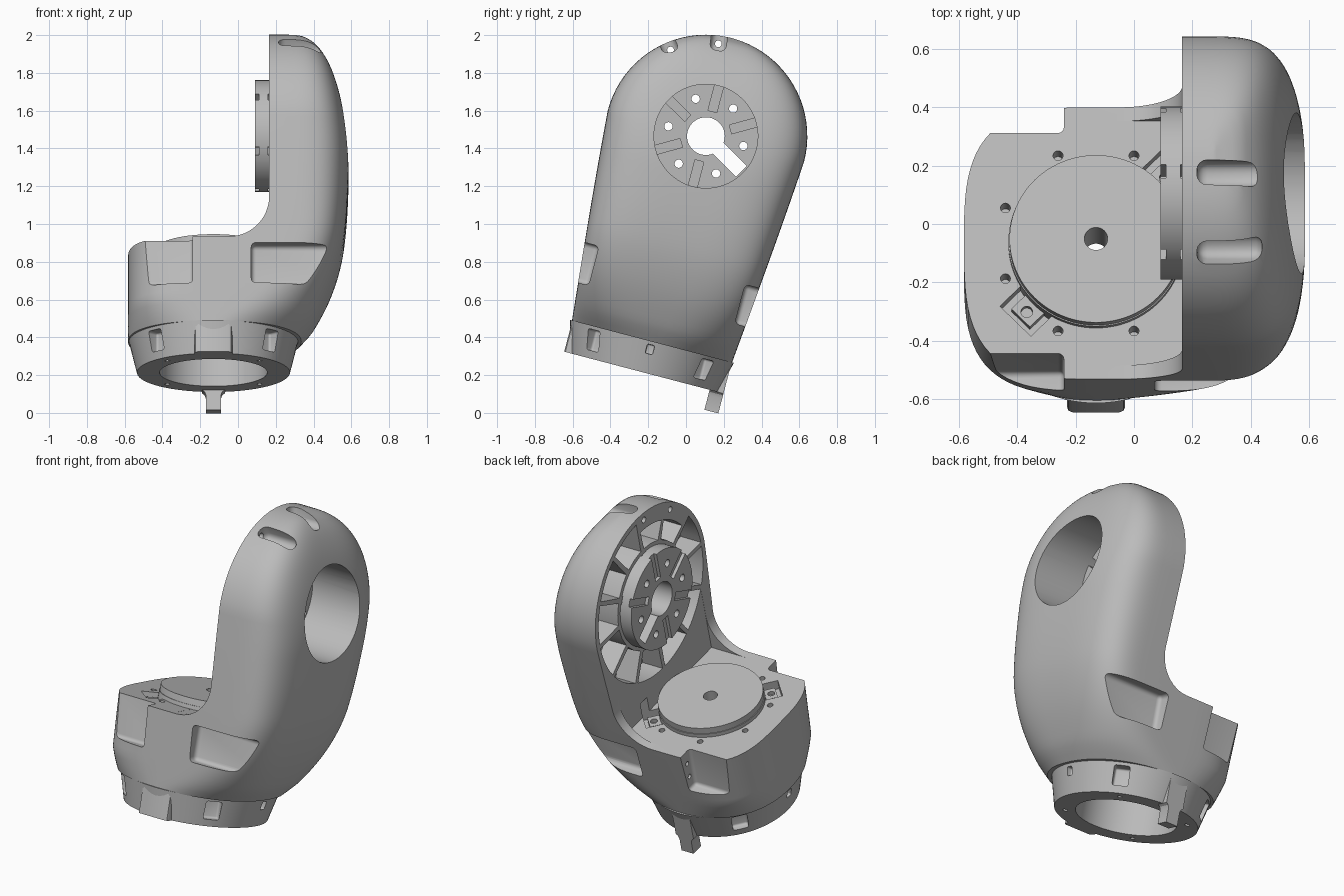
import bpy, bmesh, math
from math import pi, sin, cos, radians
from mathutils import Matrix

cube = bpy.data.objects.get("Cube")
if cube:
    bpy.data.objects.remove(cube)

grey = bpy.data.materials.new("machined grey")
grey.use_nodes = True
grey.diffuse_color = (0.5, 0.5, 0.5, 1)
grey.node_tree.nodes["Principled BSDF"].inputs["Base Color"].default_value = (0.5, 0.5, 0.5, 1)

# The part leans about x; everything is built upright around the base axis
LEAN = Matrix.Translation((-0.13, -0.22, 0.225)) @ Matrix.Rotation(radians(-14.7), 4, 'X')
HEAD_W, HEAD_R, SEAM, DECK, FACE, FOOT = 1.282, 0.537, 0.157, 0.607, 0.295, -0.012


def make(name, bm):
    bmesh.ops.recalc_face_normals(bm, faces=bm.faces)
    mesh = bpy.data.meshes.new(name)
    bm.to_mesh(mesh)
    bm.free()
    mesh.materials.append(grey)
    ob = bpy.data.objects.new(name, mesh)
    bpy.context.collection.objects.link(ob)
    return ob


def loft(name, rings):
    bm = bmesh.new()
    rows = [[bm.verts.new(p) for p in ring] for ring in rings]
    for a, b in zip(rows, rows[1:]):
        for i in range(len(a)):
            j = (i + 1) % len(a)
            bm.faces.new((a[i], a[j], b[j], b[i]))
    bm.faces.new(rows[0])
    bm.faces.new(rows[-1])
    return make(name, bm)


def prism(name, pts, lo, hi, axis='Z', bevel=0):
    place = {'X': lambda p, d: (d, p[0], p[1]),
             'Y': lambda p, d: (p[0], d, p[1]),
             'Z': lambda p, d: (p[0], p[1], d)}[axis]
    ob = loft(name, [[place(p, d) for p in pts] for d in (lo, hi)])
    if bevel:
        bm = bmesh.new()
        bm.from_mesh(ob.data)
        bmesh.ops.bevel(bm, geom=bm.edges[:], offset=bevel, segments=4, profile=0.5, affect='EDGES')
        bm.to_mesh(ob.data)
        bm.free()
    return ob


def circle(r, u=0, v=0, n=64):
    return [(u + r * cos(2 * pi * i / n), v + r * sin(2 * pi * i / n)) for i in range(n)]


def rect(u0, u1, v0, v1):
    return [(u0, v0), (u1, v0), (u1, v1), (u0, v1)]


def turned(pts, angle, u=0, v=0):
    c, s = cos(angle), sin(angle)
    return [(u + c * p - s * q, v + s * p + c * q) for p, q in pts]


def cut(target, cutters):
    for c in cutters:
        mod = target.modifiers.new("cut", 'BOOLEAN')
        mod.operation, mod.solver, mod.object = 'DIFFERENCE', 'EXACT', c
        bpy.context.view_layer.objects.active = target
        bpy.ops.object.modifier_apply(modifier=mod.name)
        bpy.data.objects.remove(c)


def curve(table, w):
    # smooth interpolation through (position, value) pairs
    k = max(i for i in range(len(table) - 1) if i == 0 or table[i][0] <= w)
    def slope(i):
        a, b = table[max(i - 1, 0)], table[min(i + 1, len(table) - 1)]
        return (b[1] - a[1]) / (b[0] - a[0])
    (x0, y0), (x1, y1) = table[k], table[k + 1]
    d = x1 - x0
    t = (w - x0) / d
    return ((2*t**3 - 3*t*t + 1) * y0 + (t**3 - 2*t*t + t) * d * slope(k)
            + (3*t*t - 2*t**3) * y1 + (t**3 - t*t) * d * slope(k + 1))


# Arm housing: lofted sections, nearly round at the seam and domed at the head
REACH = [(0.157, 0.465), (0.25, 0.535), (0.47, 0.635), (0.7, 0.692), (1.06, 0.716), (1.27, 0.705),
         (1.5, 0.66), (1.68, 0.59), (1.79, 0.495), (1.82, 0.40)]


def section(w, h):
    s = min(1, (w - SEAM) / 0.55)
    k = s * (2 - s)
    square = min(1, (w - SEAM) / 0.13)
    out = curve(REACH, w)
    mid = min(0.37 * k, out - 0.02)
    ring = []
    for i in range(57):
        a = -pi / 2 + pi * i / 56
        n = 2 / (2.25 + 1.4 * k)
        ring.append((mid + (out - mid) * cos(a) ** n if 0 < i < 56 else mid,
                     math.copysign(h * abs(sin(a)) ** n, a), w))
    for i in range(41):
        a = pi / 2 - pi * i / 40
        n = 2 / (2.25 + 0.95 * square)
        ring.append((-0.45 * max(cos(a), 0) ** n - 0.002, math.copysign(h * abs(sin(a)) ** n, a), w))
    return ring


rings = []
for i in range(36):
    t = i / 35
    rings.append(section(SEAM + t * (HEAD_W - SEAM), 0.438 + (HEAD_R - 0.438) * (1.1 * t - 0.1 * t ** 3)))
for i in range(1, 21):
    a = pi / 2 * 0.985 * i / 20
    rings.append(section(HEAD_W + HEAD_R * sin(a), HEAD_R * cos(a)))
housing = loft("arm_housing", rings)

# Space over the deck, leaving thin filleted gussets at both edges
R = 0.215
fillet = [(FACE - R + R * cos(a), DECK + R + R * sin(a)) for a in [-pi / 2 * i / 12 for i in range(13)]]
cut(housing, [
    prism("c", [(FACE, 2)] + fillet + [(-0.7, DECK), (-0.7, 2)], -1, 1, 'Y'),
    prism("c", rect(0.06, FACE + 0.001, -0.432, 0.432), DECK - 0.0005, 1.0),
    prism("c", circle(0.275, 0, HEAD_W), 0.2, 1, 'X'),
    prism("c", circle(0.285), -0.1, 0.45),
    prism("c", circle(0.04, n=32), 0.3, 0.8)])

# Side pockets and stepped corner recesses, mirrored front and back
for s in (-1, 1):
    lo, hi = sorted((s * 0.40, s * 0.7))
    cut(housing, [prism("c", rect(0.2, 0.75, 0.36, 0.575), lo, hi, 'Y', 0.025)])
    lo, hi = sorted((s * 0.39, s * 0.7))
    cut(housing, [prism("c", rect(-0.7, -0.11, 0.36, 0.8), lo, hi, 'Y', 0.02)])
    for w in (0.44, 0.53):
        cut(housing, [prism("c", circle(0.014, s * 0.43, w, 16), -0.15, -0.06, 'X')])

# Weight-saving pockets between thin radial ribs, shorter beside the screw slots
for i in range(12):
    mid, ins, outs = radians(30 * i + 15), 0.215, 0.237
    rim = 0.435 if i in (3, 4) else 0.505
    arc = [(0.32, -ins), (0.32, 0), (0.32, ins)] + [(rim, outs - outs * j / 3) for j in range(7)]
    pts = [(r * cos(mid + a), HEAD_W + r * sin(mid + a)) for r, a in arc]
    cut(housing, [prism("c", pts, 0.2, 0.43, 'X')])

# Screw slots over the head
for deg in (97, 127):
    a = radians(deg)
    slot = turned(rect(0.452, 0.8, -0.043, 0.043), a, 0, HEAD_W)
    cut(housing, [prism("c", slot, 0.345, 0.57, 'X', 0.036),
                  prism("c", turned(circle(0.018, 0.493, 0, 16), a, 0, HEAD_W), 0.25, 0.4, 'X')])

# Deck screw holes and clip recesses
for x, v in [(-0.13, 0.31), (0.13, 0.31), (-0.31, 0.125), (-0.31, -0.125), (-0.13, -0.31), (0.13, -0.31)]:
    cut(housing, [prism("c", circle(0.017, x, v, 20), 0.53, 0.7)])
parts = [housing]
for deg in (45, 225):
    a = radians(deg)
    cut(housing, [prism("c", turned(rect(0.25, 0.39, -0.075, 0.075), a), 0.55, 0.7)])
    clip = prism("deck_clip", turned(rect(0.28, 0.365, -0.045, 0.045), a), 0.53, 0.585)
    cut(clip, [prism("c", turned(circle(0.02, 0.335, 0, 20), a), 0.56, 0.7)])
    parts.append(clip)

# Turntable disc on the deck
for name, r, lo, hi in (("turntable_rim", 0.3, 0.5, 0.63), ("turntable_disc", 0.296, 0.5, 0.668)):
    disc = prism(name, circle(r, n=96), lo, hi)
    cut(disc, [prism("c", circle(0.04, n=32), 0.3, 0.8)])
    parts.append(disc)

# Joint hub with grooves, bolt holes and a keyed bore
hub = prism("joint_hub", circle(0.296, 0, HEAD_W, 96), 0.22, 0.37, 'X')
tools = [prism("c", circle(0.1, 0, HEAD_W, 48), 0, 1, 'X'),
         prism("c", turned(rect(0.05, 0.265, -0.04, 0.04), radians(-30), 0, HEAD_W), 0, 1, 'X')]
for i in range(6):
    a = radians(60 * i)
    tools.append(prism("c", turned(circle(0.022, 0.205, 0, 20), a, 0, HEAD_W), 0, 1, 'X'))
    if i < 5:
        groove = turned(rect(0.135, 0.33, -0.024, 0.024), a + radians(30), 0, HEAD_W)
        tools += [prism("c", groove, 0.29, 0.5, 'X'), prism("c", groove, 0.1, 0.24, 'X')]
cut(hub, tools)
parts.append(hub)

# Conical base collar with corner notches and bolt holes
collar = loft("base_collar", [[(x, v, w) for x, v in circle(r, n=96)]
                              for r, w in ((0.405, FOOT), (0.448, SEAM + 0.002))])
tools = [prism("c", circle(0.285), -0.1, 0.45)]
for i in range(4):
    a = radians(45 + 90 * i)
    tools.append(prism("c", turned(rect(0.375, 0.6, -0.045, 0.045), a), 0.03, 0.14, 'Z', 0.012))
    tools.append(prism("c", turned(circle(0.014, 0.345, 0, 16), a), -0.1, 0.06))
for a in (0, pi):
    tools.append(prism("c", turned(rect(0.405, 0.6, -0.02, 0.02), a), 0.09, 0.14, 'Z', 0.008))
cut(collar, tools)
parts.append(collar)

# Wide front pad with softened corners, and the narrow rear locating tab
pad = [(-0.1, -0.35), (-0.1, -0.416), (-0.094, -0.43), (-0.08, -0.436)]
pad += [(-x, v) for x, v in reversed(pad)]
parts.append(prism("front_pad", pad, FOOT, SEAM))
tab = [(-0.04, -0.121), (0.04, -0.121), (0.04, -0.04), (0.047, -0.022), (0.06, FOOT), (0.06, SEAM)]
tab += [(-x, w) for x, w in reversed(tab[2:])]
parts.append(prism("locating_tab", tab, 0.36, 0.436, 'Y'))

# Shade smooth with sharp edges, then lean the whole part
bpy.ops.object.select_all(action='DESELECT')
for ob in parts:
    ob.matrix_world = LEAN
    ob.select_set(True)
bpy.context.view_layer.objects.active = housing
bpy.ops.object.shade_smooth_by_angle(angle=radians(30))
